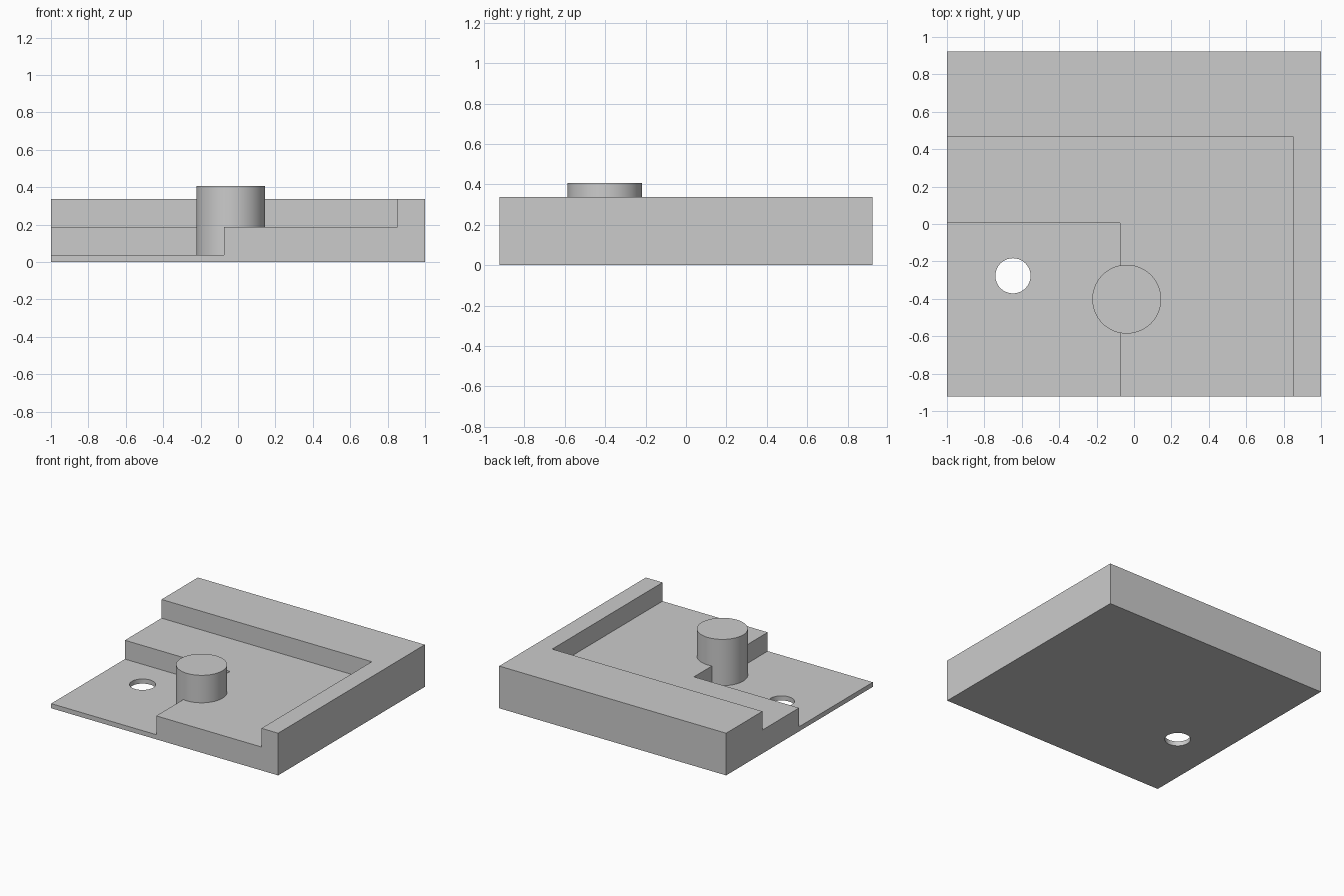
import bpy

if "Cube" in bpy.data.objects:
    bpy.data.objects.remove(bpy.data.objects["Cube"])

Y = 0.923            # half depth
Z_TOP, Z_MID, Z_LOW = 0.336, 0.187, 0.037


def box(name, x0, x1, y0, y1, z0, z1):
    bpy.ops.mesh.primitive_cube_add(
        size=1, location=((x0 + x1) / 2, (y0 + y1) / 2, (z0 + z1) / 2))
    ob = bpy.context.object
    ob.name = name
    ob.scale = (x1 - x0, y1 - y0, z1 - z0)
    bpy.ops.object.transform_apply(location=True, rotation=False, scale=True)
    return ob


def cylinder(name, x, y, r, z0, z1):
    bpy.ops.mesh.primitive_cylinder_add(
        vertices=96, radius=r, depth=z1 - z0, location=(x, y, (z0 + z1) / 2))
    ob = bpy.context.object
    ob.name = name
    bpy.ops.object.transform_apply(location=True, rotation=False, scale=True)
    return ob


def combine(body, tool, operation):
    bpy.context.view_layer.objects.active = body
    mod = body.modifiers.new(tool.name, 'BOOLEAN')
    mod.operation, mod.solver, mod.object = operation, 'EXACT', tool
    bpy.ops.object.modifier_apply(modifier=mod.name)
    bpy.data.objects.remove(tool, do_unlink=True)


# Solid block, stepped down twice towards the front left corner
plate = box("stepped_plate", -1, 1, -Y, Y, 0, Z_TOP)
combine(plate, box("upper_pocket", -1.2, 0.853, -1.2, 0.466, Z_MID, 0.6), 'DIFFERENCE')
combine(plate, box("lower_pocket", -1.2, -0.074, -1.2, 0.005, Z_LOW, 0.6), 'DIFFERENCE')

# Through hole in the thin floor
combine(plate, cylinder("hole", -0.647, -0.277, 0.094, -0.2, 0.2), 'DIFFERENCE')

# Round boss straddling the lower step
combine(plate, cylinder("boss", -0.039, -0.402, 0.184, 0.018, 0.406), 'UNION')

# Smooth round walls, sharp edges elsewhere
bpy.ops.object.select_all(action='DESELECT')
plate.select_set(True)
bpy.context.view_layer.objects.active = plate
bpy.ops.object.shade_smooth_by_angle()
